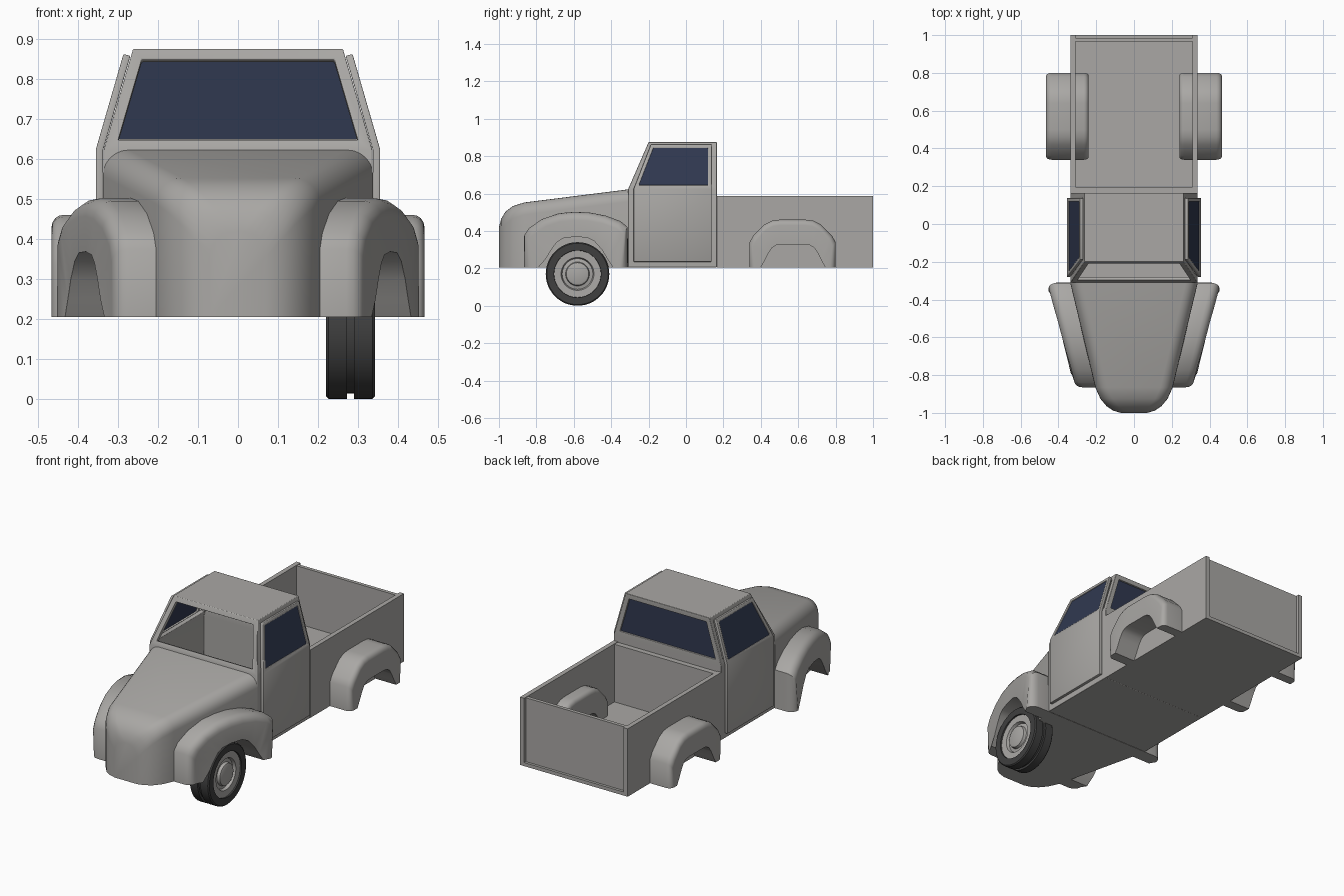
import bpy, bmesh, math
from mathutils import Vector, Matrix

if "Cube" in bpy.data.objects:
    bpy.data.objects.remove(bpy.data.objects["Cube"])


def material(name, col):
    m = bpy.data.materials.new(name)
    m.diffuse_color = (*col, 1)
    m.use_nodes = True
    m.node_tree.nodes["Principled BSDF"].inputs["Base Color"].default_value = m.diffuse_color
    return m


BODY = material("body grey", (0.40, 0.39, 0.375))
GLASS = material("dark blue glass", (0.03, 0.04, 0.08))
TYRE = material("tyre black", (0.05, 0.05, 0.05))
Z0 = 0.205


def finish(name, bm, mat, mirror=False, solid=None, bevel=0, angle=38, recalc=True):
    if recalc:
        bmesh.ops.recalc_face_normals(bm, faces=bm.faces[:])
    me = bpy.data.meshes.new(name)
    bm.to_mesh(me)
    bm.free()
    me.materials.append(mat)
    me.shade_smooth()
    me.set_sharp_from_angle(angle=math.radians(angle))
    ob = bpy.data.objects.new(name, me)
    bpy.context.collection.objects.link(ob)
    if solid:
        s = ob.modifiers.new("thickness", 'SOLIDIFY')
        s.thickness, s.offset = solid
        s.use_even_offset = True
    if bevel:
        b = ob.modifiers.new("round edges", 'BEVEL')
        b.width, b.segments, b.limit_method = bevel, 2, 'ANGLE'
        b.angle_limit = math.radians(35)
    if mirror:
        ob.modifiers.new("mirror", 'MIRROR')
    return ob


def loft(name, rings, mat, mirror=False, angle=38):
    # closed rings of points joined along their length, ends capped
    bm = bmesh.new()
    vs = [[bm.verts.new(p) for p in r] for r in rings]
    n = len(vs[0])
    for a, b in zip(vs, vs[1:]):
        for i in range(n):
            j = (i + 1) % n
            bm.faces.new((a[i], a[j], b[j], b[i]))
    bm.faces.new(vs[0])
    bm.faces.new(vs[-1])
    return finish(name, bm, mat, mirror, angle=angle)


def boxes(name, spans, mat, bevel=0):
    bm = bmesh.new()
    for lo, hi in spans:
        lo, hi = Vector(lo), Vector(hi)
        m = Matrix.Translation((lo + hi) / 2) @ Matrix.Diagonal((*(hi - lo), 1))
        bmesh.ops.create_cube(bm, size=1, matrix=m)
    return finish(name, bm, mat, bevel=bevel)


def cut_window(bm, face, inset):
    # inset a face, remove the middle, return its corners
    bmesh.ops.inset_individual(bm, faces=[face], thickness=inset, use_even_offset=True)
    pts = [v.co.copy() for v in face.verts]
    bmesh.ops.delete(bm, geom=[face], context='FACES_ONLY')
    return pts


def pane(name, pts, offset, mirror=False):
    n = (pts[1] - pts[0]).cross(pts[2] - pts[0]).normalized()
    bm = bmesh.new()
    bm.faces.new([bm.verts.new(p + n * offset) for p in pts])
    finish(name, bm, GLASS, mirror, recalc=False)


# Hood: rounded sections tapering to the nose (y, half width, height)
rings = []
for y, w, h in [(-1, .07, .42), (-.988, .11, .465), (-.965, .145, .503), (-.925, .178, .533),
                (-.865, .205, .552), (-.31, .338, .622)]:
    r = 0.065
    half = [(w, Z0)] + [(w - r + r * math.cos(a), h - r + r * math.sin(a))
                        for a in [math.pi / 2 * k / 6 for k in range(7)]]
    rings.append([(x, y, z) for x, z in half] + [(-x, y, z) for x, z in reversed(half)])
loft("hood", rings, BODY)

# Cab: hollow shell with open windscreen
bm = bmesh.new()
levels = [[bm.verts.new(p) for p in ((-w, f, z), (w, f, z), (w, .165, z), (-w, .165, z))]
          for w, f, z in ((.336, -.31, Z0), (.336, -.31, .622), (.262, -.2, .875))]
for a, b in zip(levels, levels[1:]):
    sides = [bm.faces.new((a[i], a[(i + 1) % 4], b[(i + 1) % 4], b[i])) for i in range(4)]
bm.faces.new(levels[0][::-1])
bm.faces.new(levels[2])
bm.normal_update()
holes = [cut_window(bm, f, .028) for f in sides]
finish("cab", bm, BODY, solid=(.022, -1), bevel=.012, recalc=False)
pane("rear_window", holes[2], -.01)

# Doors with slanted window frames
bm = bmesh.new()
rows = [[bm.verts.new((x, y, z)) for y in (f, .137)]
        for x, f, z in ((.337, -.28, .235), (.337, -.28, .622), (.269, -.188, .857))]
for a, b in zip(rows, rows[1:]):
    top = bm.faces.new((a[0], a[1], b[1], b[0]))
bm.normal_update()
glass = cut_window(bm, top, .019)
finish("doors", bm, BODY, mirror=True, solid=(.018, 1), bevel=.003, recalc=False)
pane("door_windows", glass, .013, mirror=True)

# Cargo bed with recessed tailgate
boxes("bed", [
    ((-.336, .165, Z0), (.336, 1, .225)),
    ((-.32, .17, .21), (.32, .98, .26)),
    ((-.336, .165, Z0), (.336, .195, .585)),
    ((-.336, .165, Z0), (-.31, 1, .588)),
    ((.31, .165, Z0), (.336, 1, .588)),
    ((-.32, .965, Z0), (.32, .985, .585))], BODY)


def fender(name, outer, inner, x_in, x_out, b, b_in):
    # arch swept from outline to wheel cut-out, with rounded shoulders
    rings = []
    for p, q in zip(outer, inner):
        p, q = Vector(p), Vector(q)
        d = (q - p).normalized()

        def pt(x, base, inward):
            c = base + d * inward
            c.y = max(c.y, Z0)
            return (x, c.x, c.y)
        xi, xo = x_in(p.x), x_out(p.x)
        ring = []
        for bb, x, s in ((b_in, xi, 1), (b, xo, -1)):
            arc = [pt(x + s * bb * (1 - math.sin(a)), p, bb * (1 - math.cos(a)))
                   for a in [math.pi / 2 * k / 4 for k in range(5)]]
            ring += arc[::-1] if s > 0 else arc
        ring += [pt(x_out(q.x), q, 0), pt(x_in(q.x), q, 0)]
        rings.append(ring)
    loft(name, rings, BODY, mirror=True)


# Front fenders follow the taper of the hood
fender("front_fenders",
       [(-.865, Z0), (-.865, .375), (-.84, .415), (-.77, .463), (-.68, .494), (-.6, .502),
        (-.52, .499), (-.43, .482), (-.35, .452), (-.312, .42), (-.31, Z0)],
       [(-.79, Z0), (-.75, .25), (-.72, .30), (-.69, .34), (-.66, .36), (-.6, .368),
        (-.53, .365), (-.49, .345), (-.45, .30), (-.42, .25), (-.39, Z0)],
       lambda y: .30 + .245 * (y + .31), lambda y: .452 + .245 * (y + .31), .045, .02)

# Rear fenders reach into the bed
fender("rear_fenders",
       [(.34, Z0), (.34, .34), (.36, .375), (.42, .435), (.46, .455), (.5, .46), (.64, .46),
        (.68, .455), (.72, .435), (.78, .375), (.8, .34), (.8, Z0)],
       [(.40, Z0), (.42, .24), (.44, .28), (.46, .31), (.485, .325), (.51, .328), (.63, .328),
        (.66, .325), (.685, .31), (.705, .28), (.725, .24), (.745, Z0)],
       lambda y: .24, lambda y: .466, .03, .025)


def revolve(name, profile, mat, centre, steps=48):
    # profile of (x, radius) turned about the axle
    bm = bmesh.new()
    vs = [bm.verts.new((x, 0, r)) for x, r in profile]
    es = [bm.edges.new(e) for e in zip(vs, vs[1:])]
    bmesh.ops.spin(bm, geom=vs + es, cent=(0, 0, 0), axis=(1, 0, 0),
                   angle=2 * math.pi, steps=steps)
    bmesh.ops.remove_doubles(bm, verts=bm.verts[:], dist=1e-4)
    bmesh.ops.translate(bm, verts=bm.verts[:], vec=centre)
    finish(name, bm, mat, angle=30)


# The single front wheel: grooved tyre, rim and hub
C = (.281, -.58, .17)
revolve("tyre", [(-.045, .124), (-.06, .126), (-.061, .164), (-.055, .17), (-.009, .17), (-.009, .157),
                 (.009, .157), (.009, .17), (.055, .17), (.061, .164), (.06, .126), (.045, .124)], TYRE, C)
revolve("wheel_rim", [(-.05, 0), (-.05, .127), (.052, .127), (.05, .088), (.034, .082),
                      (.038, .064), (.054, .06), (.058, .05), (.058, 0)], BODY, C)
